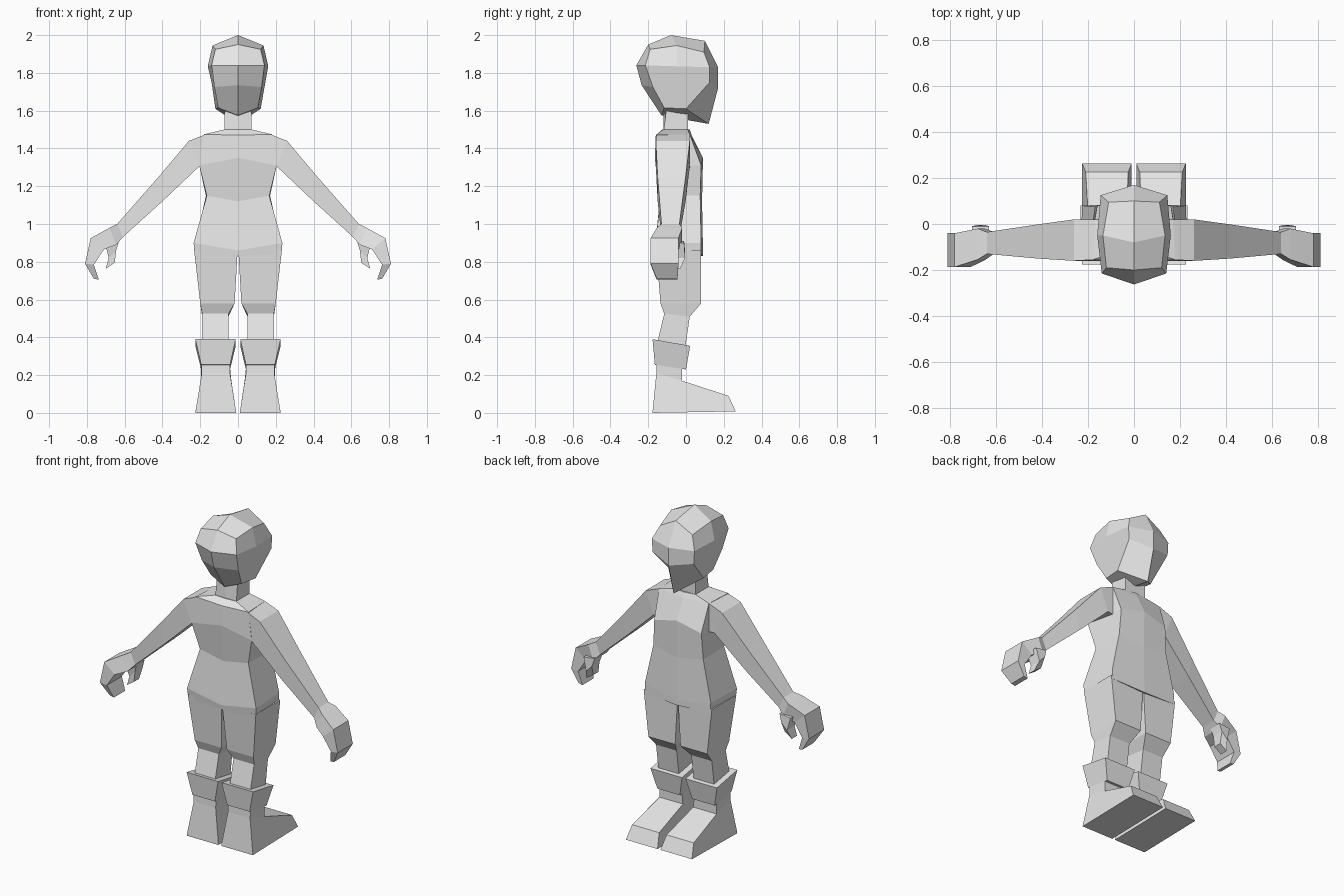
import bpy, bmesh

skin = bpy.data.materials.new("light_grey")
skin.diffuse_color = (0.8, 0.8, 0.8, 1)


def finish(name, bm, merge):
    """Turn a right-hand half into a mirrored, flat-shaded object."""
    bmesh.ops.recalc_face_normals(bm, faces=bm.faces)
    mesh = bpy.data.meshes.new(name)
    bm.to_mesh(mesh)
    bm.free()
    mesh.materials.append(skin)
    ob = bpy.data.objects.new(name, mesh)
    bpy.context.collection.objects.link(ob)
    mod = ob.modifiers.new("mirror", 'MIRROR')
    mod.use_mirror_merge = merge
    mod.merge_threshold = 0.0005


def loft(name, rows, closed=True, merge=False):
    """Skin rows of points; closed rows wrap round and get end caps."""
    bm = bmesh.new()
    rings = [[bm.verts.new(p) for p in row] for row in rows]
    n = len(rows[0])
    for a, b in zip(rings, rings[1:]):
        for i in range(n if closed else n - 1):
            j = (i + 1) % n
            bm.faces.new((a[i], a[j], b[j], b[i]))
    bm.faces.new(rings[0])
    bm.faces.new(rings[-1])
    finish(name, bm, merge)


def limb(sections):
    """Sections as outer x, z, inner x, z, back y, front y."""
    return [[(xo, yb, zo), (xo, yf, zo), (xi, yf, zi), (xi, yb, zi)]
            for xo, zo, xi, zi, yb, yf in sections]


def column(sections):
    """Sections as inner x, outer x, back y, back z, front y, front z."""
    return [[(xi, yb, zb), (xo, yb, zb), (xo, yf, zf), (xi, yf, zf)]
            for xi, xo, yb, zb, yf, zf in sections]


# Head: midline outline, side outline and a centre point on the cheek
mid = [(-.20, 1.95), (-.08, 2.0), (.10, 1.97), (.17, 1.83), (.17, 1.72),
       (.12, 1.53), (-.13, 1.575), (-.235, 1.735), (-.263, 1.84)]
side = [(.12, -.19, 1.925), (.135, -.05, 1.945), (.11, .095, 1.91),
        (.145, .125, 1.83), (.14, .125, 1.75), (.12, 0, 1.61),
        (.105, -.115, 1.615), (.125, -.175, 1.725), (.14, -.215, 1.84)]
bm = bmesh.new()
m = [bm.verts.new((0, y, z)) for y, z in mid]
s = [bm.verts.new(p) for p in side]
cheek = bm.verts.new((.16, -.05, 1.835))
for i in range(len(m)):
    j = (i + 1) % len(m)
    bm.faces.new((m[i], m[j], s[j], s[i]))
for loop in ((8, 0, 1), (1, 2, 3), (3, 4, 5, 6, 7, 8)):
    bm.faces.new([s[i] for i in loop] + [cheek])
finish("head", bm, True)

# Neck
loft("neck", [[(0, -.12, 1.48), (.072, -.12, 1.48), (.072, .01, 1.48), (0, .01, 1.48)],
              [(0, -.12, 1.60), (.07, -.105, 1.60), (.07, .01, 1.60), (0, .01, 1.60)]],
     closed=False, merge=True)

# Torso: half x back, half x front, back y, front y, side z, middle z
torso = [(.072, .072, -.12, .01, 1.50, 1.50),
         (.18, .17, -.155, .02, 1.475, 1.47),
         (.205, .16, -.16, .08, 1.31, 1.35),
         (.165, .17, -.135, .075, 1.15, 1.12),
         (.235, .225, -.16, .08, .90, .86),
         (.23, .22, -.155, .08, .84, .83)]
loft("torso", [[(0, yb - .005, zm), (xb, yb, zs), (xf, yf, zs), (0, yf + .01, zm)]
               for xb, xf, yb, yf, zs, zm in torso], closed=False, merge=True)

# Arms
loft("arm", limb([(.17, 1.475, .17, 1.30, -.155, .02),
                  (.26, 1.44, .205, 1.305, -.16, .02),
                  (.42, 1.25, .40, 1.12, -.15, -.002),
                  (.64, 1.0, .61, .93, -.13, -.035)]))

# Curled hands and thumbs
loft("hand", limb([(.64, 1.0, .61, .93, -.13, -.035),
                   (.68, .98, .645, .89, -.155, -.02),
                   (.78, .925, .71, .865, -.187, -.04),
                   (.81, .79, .763, .785, -.187, -.04),
                   (.763, .71, .737, .705, -.155, -.045)]))
loft("thumb", limb([(.705, .90, .63, .91, -.09, -.01),
                    (.684, .82, .645, .86, -.08, -.005),
                    (.70, .764, .653, .795, -.08, -.03)]))

# Legs
loft("leg", column([(.002, .232, -.158, .86, .08, .86),
                    (.018, .20, -.135, .58, .08, .58),
                    (.05, .19, -.115, .525, .02, .51),
                    (.05, .19, -.15, .38, -.005, .34)]))

# Boot cuffs
loft("boot_cuff", column([(.012, .226, -.177, .39, .022, .355),
                          (.042, .195, -.165, .255, 0, .23)]))

# Boots: ankle shaft running into a wedge foot
loft("boot", [
    [(.042, -.155, .26), (.195, -.155, .26), (.195, -.02, .235), (.042, -.02, .235)],
    [(.042, -.157, .21), (.192, -.157, .21), (.195, -.02, .17), (.035, -.02, .17)],
    [(.01, -.177, .005), (.225, -.177, .005), (.21, .225, .09), (.025, .225, .09)],
    [(.01, -.177, 0), (.225, -.177, 0), (.225, .263, .008), (.01, .263, .008)]])
